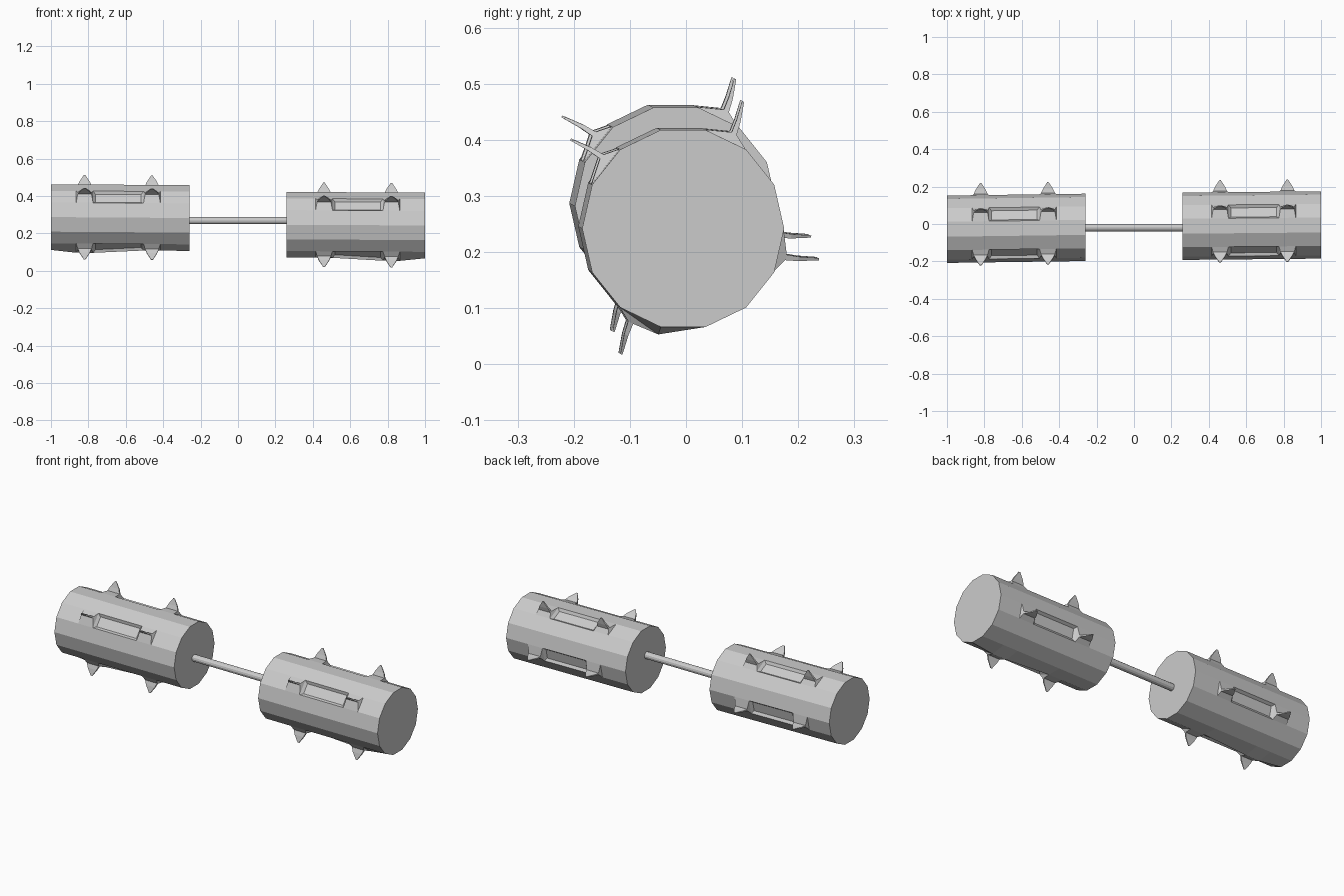
import bpy, bmesh
from math import sin, cos, pi, radians
from mathutils import Vector

if "Cube" in bpy.data.objects:
    bpy.data.objects.remove(bpy.data.objects["Cube"])

N, R = 14, 0.18
STEP = 2 * pi / N
SPIKE_ROWS = (2, 5, 9, 13)       # facets of the 14-sided drum that carry spikes
SPIKE_W = 0.045


def finish(bm, name):
    bmesh.ops.recalc_face_normals(bm, faces=bm.faces)
    me = bpy.data.meshes.new(name)
    bm.to_mesh(me)
    bm.free()
    ob = bpy.data.objects.new(name, me)
    bpy.context.collection.objects.link(ob)
    return ob


def drum(name, side, inner, outer):
    """Spiked drum along x; inner and outer are the (y, z) end centres."""
    bm = bmesh.new()

    def pt(x, a, r):
        t = (x - 0.26) / 0.74
        y = inner[0] + (outer[0] - inner[0]) * t
        z = inner[1] + (outer[1] - inner[1]) * t
        return Vector((side * x, y + r * cos(a), z + r * sin(a)))

    xs = [0.26, 0.46 - SPIKE_W, 0.46 + SPIKE_W, 0.82 - SPIKE_W, 0.82 + SPIKE_W, 1.0]
    rings = []
    for i, x in enumerate(xs):
        ring = []
        for k in range(N):
            # slight swelling beside the lower outer spike
            r = R * 1.08 if i in (3, 4) and k == 10 else R
            ring.append(bm.verts.new(pt(x, k * STEP, r)))
        rings.append(ring)

    slots = []
    for i in range(len(xs) - 1):
        for k in range(N):
            j = (k + 1) % N
            base = [rings[i][k], rings[i + 1][k], rings[i + 1][j], rings[i][j]]
            if k in SPIKE_ROWS and i in (1, 3):
                # flared root, thin blade, narrow tip
                x, a = (xs[i] + xs[i + 1]) / 2, (k + 0.5) * STEP
                loop = base
                for r, lean, w, th in ((0.192, -3, 0.037, 0.005),
                                       (0.215, -2, 0.027, 0.004),
                                       (0.250, 0, 0.004, 0.002)):
                    c = a + radians(lean)
                    d = th / r
                    new = [bm.verts.new(pt(x + sx * w, c + sa * d, r))
                           for sx, sa in ((-1, -1), (1, -1), (1, 1), (-1, 1))]
                    for m in range(4):
                        n = (m + 1) % 4
                        bm.faces.new((loop[m], loop[n], new[n], new[m]))
                    loop = new
                bm.faces.new(loop)
            else:
                f = bm.faces.new(base)
                if k in SPIKE_ROWS and i == 2:
                    slots.append(f)
    bm.faces.new(rings[0])
    bm.faces.new(rings[-1])
    bmesh.ops.recalc_face_normals(bm, faces=bm.faces)
    # shallow groove joining the two spikes of each row
    bmesh.ops.inset_individual(bm, faces=slots, thickness=0.018, depth=-0.012)
    return finish(bm, name)


drum("left_spiked_drum", -1, (-0.018, 0.282), (-0.028, 0.287))
drum("right_spiked_drum", 1, (-0.012, 0.246), (-0.005, 0.242))

# connecting handle
bm = bmesh.new()
bmesh.ops.create_cone(bm, cap_ends=True, segments=12, radius1=0.019, radius2=0.019, depth=0.54)
handle = finish(bm, "handle_bar")
handle.rotation_euler = (0, pi / 2, 0)
handle.location = (0, -0.02, 0.268)
